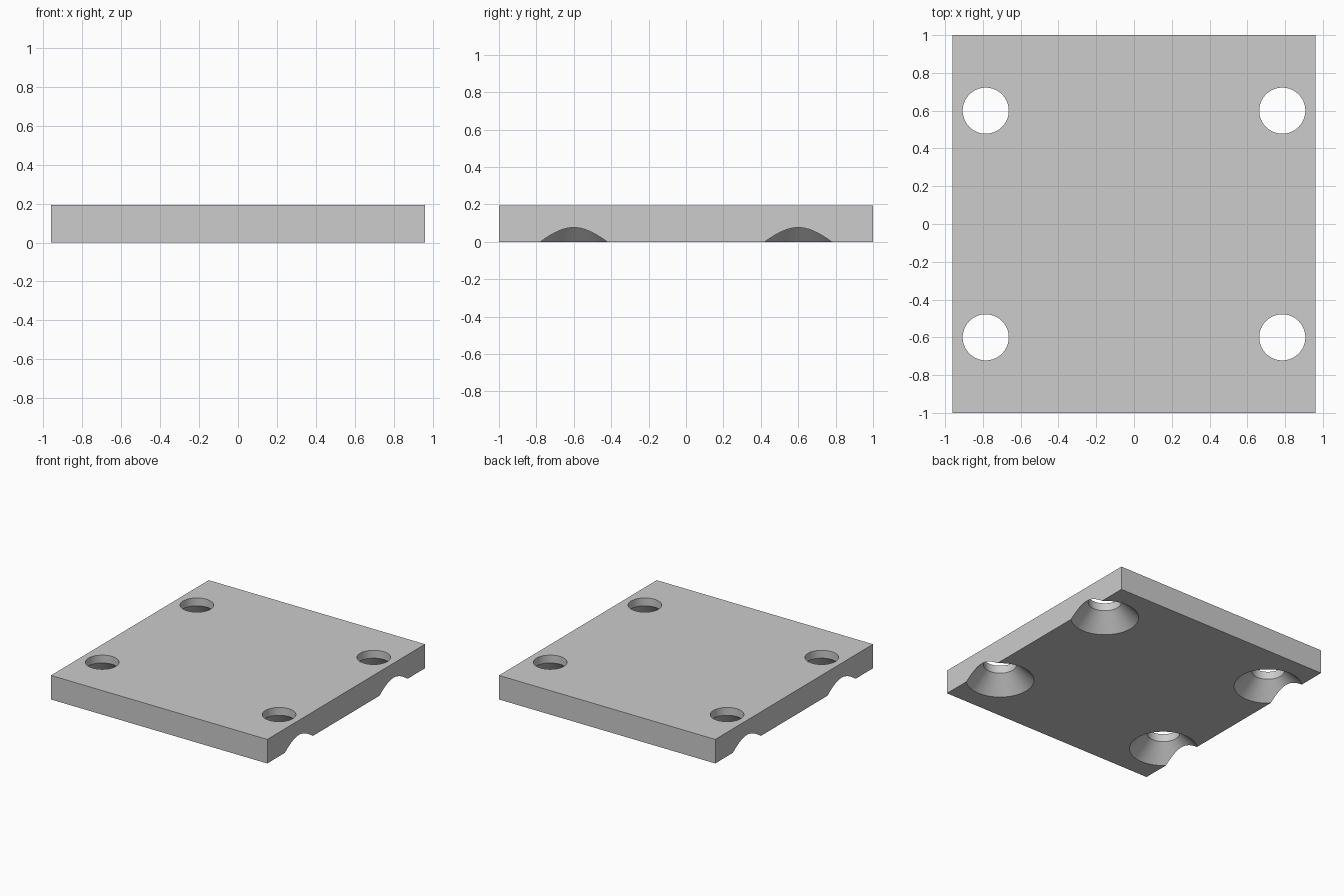
import bpy
import bmesh
from math import tau
from mathutils import Vector

default = bpy.data.objects.get("Cube")
if default:
    bpy.data.objects.remove(default, do_unlink=True)

WIDTH, DEPTH, HEIGHT = 1.92, 2.0, 0.193
HOLE_X, HOLE_Y = 0.785, 0.60
HOLE_R, SINK_R, SINK_H = 0.122, 0.25, 0.13
EXTRA = 0.05

# Single grey material
grey = bpy.data.materials.new("plain_grey")
grey.use_nodes = True
grey.diffuse_color = (0.604, 0.604, 0.604, 1)
grey.node_tree.nodes["Principled BSDF"].inputs["Base Color"].default_value = grey.diffuse_color


def make_object(name, bm):
    bmesh.ops.recalc_face_normals(bm, faces=bm.faces)
    mesh = bpy.data.meshes.new(name)
    bm.to_mesh(mesh)
    bm.free()
    mesh.materials.append(grey)
    obj = bpy.data.objects.new(name, mesh)
    bpy.context.collection.objects.link(obj)
    return obj


def add_countersunk_hole(bm, x, y):
    """Turn a stepped profile about a vertical axis at x, y."""
    flare = SINK_R + EXTRA * (SINK_R - HOLE_R) / SINK_H
    profile = [(0, -EXTRA), (flare, -EXTRA), (HOLE_R, SINK_H),
               (HOLE_R, HEIGHT + EXTRA), (0, HEIGHT + EXTRA)]
    verts = [bm.verts.new((x + r, y, z)) for r, z in profile]
    edges = [bm.edges.new(pair) for pair in zip(verts, verts[1:])]
    bmesh.ops.spin(bm, geom=verts + edges, cent=Vector((x, y, 0)),
                   axis=(0, 0, 1), angle=tau, steps=72)


# Flat plate
bm = bmesh.new()
bmesh.ops.create_cube(bm, size=1)
for v in bm.verts:
    v.co = (v.co.x * WIDTH, v.co.y * DEPTH, (v.co.z + 0.5) * HEIGHT)
plate = make_object("plate", bm)

# Four countersunk holes, flared underneath and breaking out of the sides
bm = bmesh.new()
for sx in (-1, 1):
    for sy in (-1, 1):
        add_countersunk_hole(bm, sx * HOLE_X, sy * HOLE_Y)
bmesh.ops.remove_doubles(bm, verts=bm.verts, dist=0.0005)
cutter = make_object("hole_cutter", bm)
cutter.hide_render = True

cut = plate.modifiers.new("holes", 'BOOLEAN')
cut.operation = 'DIFFERENCE'
cut.solver = 'EXACT'
cut.object = cutter

bpy.ops.object.select_all(action='DESELECT')
plate.select_set(True)
bpy.context.view_layer.objects.active = plate
bpy.ops.object.modifier_apply(modifier=cut.name)
bpy.data.objects.remove(cutter, do_unlink=True)
bpy.ops.object.shade_smooth_by_angle(angle=0.5)
